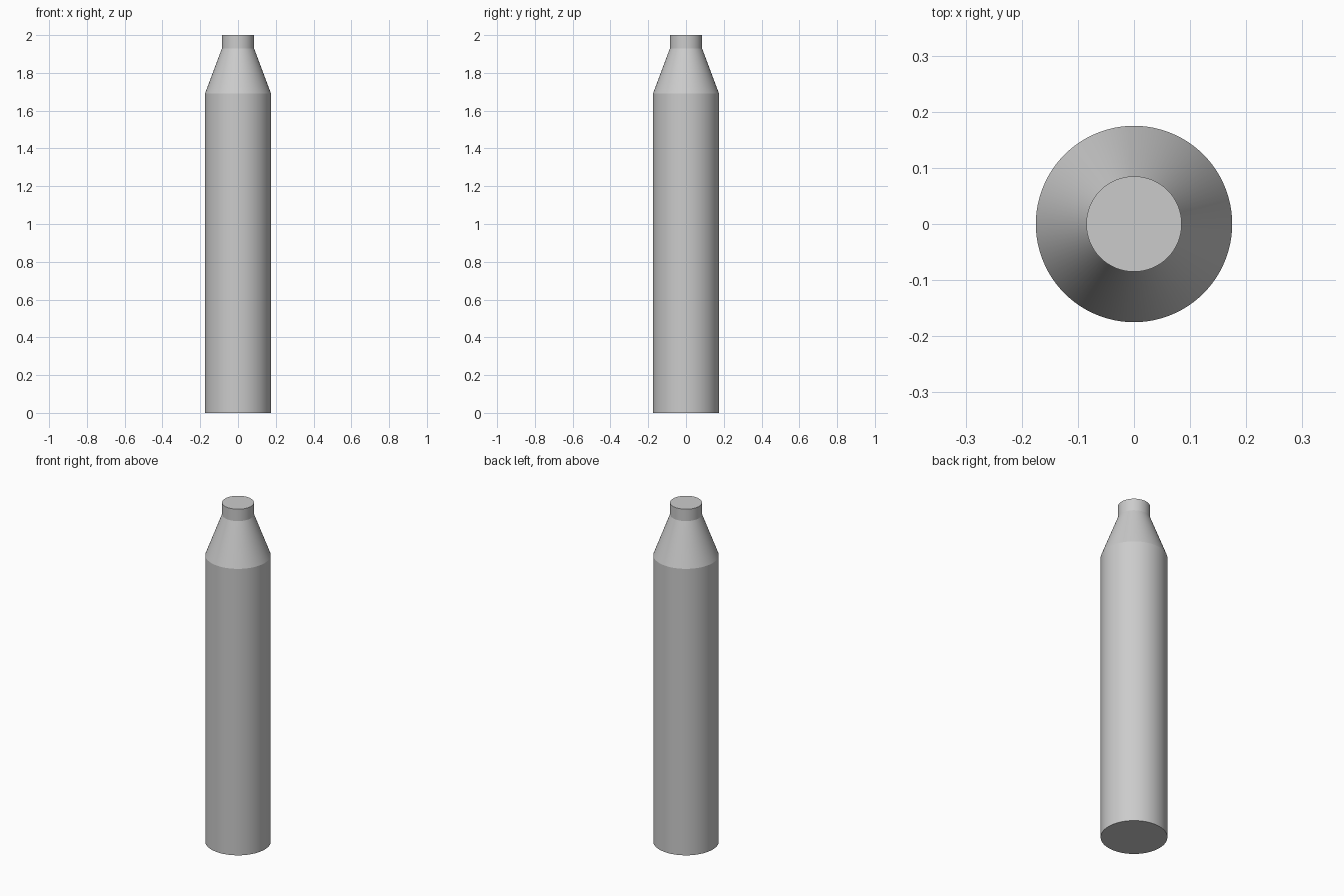
import bpy, bmesh, math
from mathutils import Matrix

cube = bpy.data.objects.get("Cube")
if cube:
    bpy.data.objects.remove(cube, do_unlink=True)

# Plain grey material
grey = bpy.data.materials.new("light_grey")
grey.use_nodes = True
colour = (0.6, 0.6, 0.6, 1)
grey.diffuse_color = colour
grey.node_tree.nodes["Principled BSDF"].inputs["Base Color"].default_value = colour

# Bottle outline: radius and height, from base to mouth
profile = [(0, 0), (0.175, 0), (0.175, 1.69), (0.085, 1.93), (0.085, 2), (0, 2)]

bm = bmesh.new()
points = [bm.verts.new((r, 0, z)) for r, z in profile]
edges = [bm.edges.new(pair) for pair in zip(points, points[1:])]
bmesh.ops.spin(bm, geom=points + edges, cent=(0, 0, 0), axis=(0, 0, 1),
               angle=math.tau, steps=96, use_merge=False)
bmesh.ops.remove_doubles(bm, verts=bm.verts[:], dist=0.0001)
bmesh.ops.recalc_face_normals(bm, faces=bm.faces[:])
mesh = bpy.data.meshes.new("bottle_body")
bm.to_mesh(mesh)
bm.free()

# Smooth round sides with crisp shoulder, neck and end edges
bottle = bpy.data.objects.new("bottle_body", mesh)
bpy.context.collection.objects.link(bottle)
mesh.materials.append(grey)
bpy.ops.object.select_all(action="DESELECT")
bottle.select_set(True)
bpy.context.view_layer.objects.active = bottle
bpy.ops.object.shade_smooth_by_angle(angle=math.radians(15))
